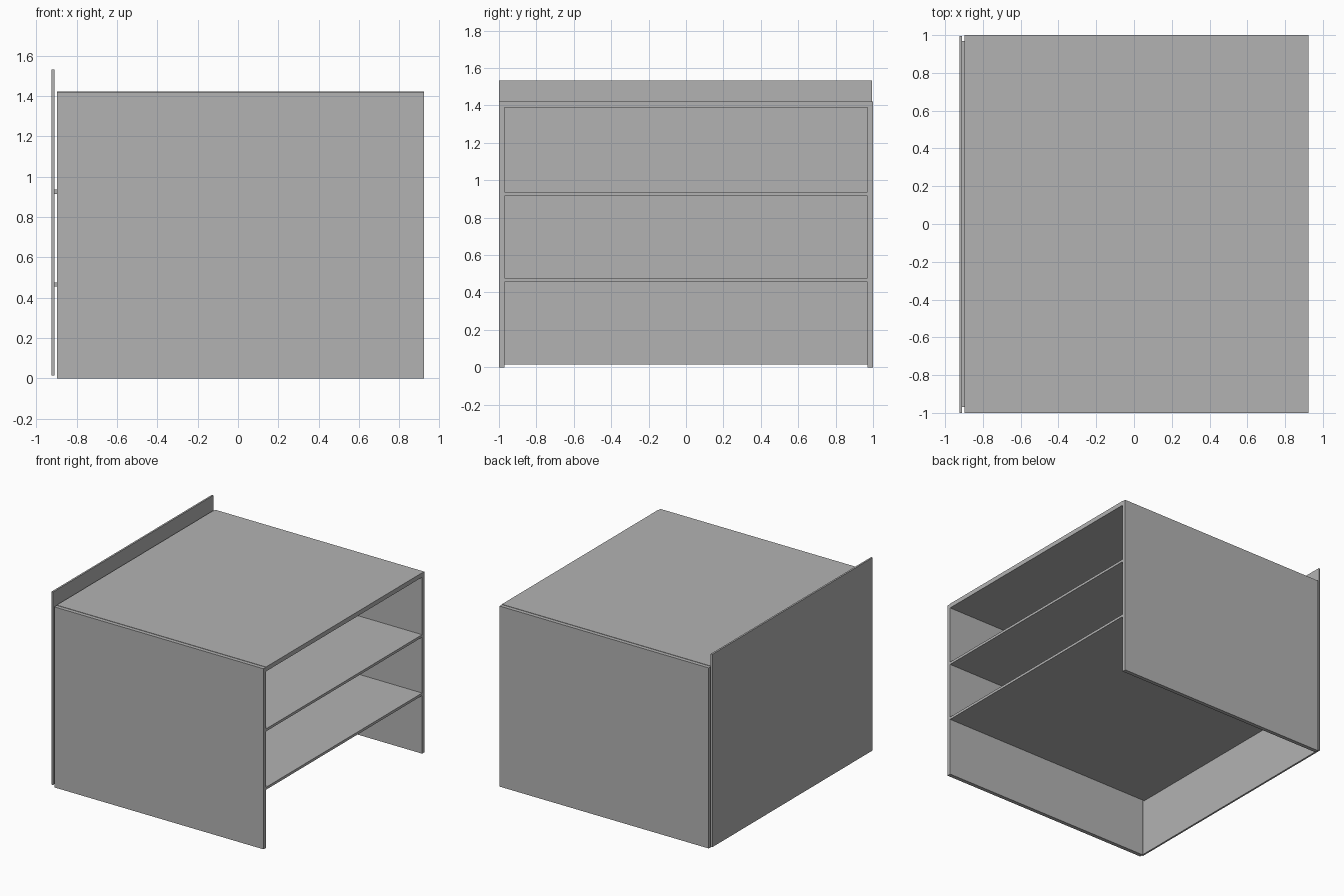
import bpy

# Remove the default cube
cube = bpy.data.objects.get("Cube")
if cube:
    bpy.data.objects.remove(cube, do_unlink=True)

# Single grey board colour
grey = bpy.data.materials.new("board_grey")
grey.use_nodes = True
colour = (0.45, 0.45, 0.45, 1)
grey.diffuse_color = colour
grey.node_tree.nodes["Principled BSDF"].inputs["Base Color"].default_value = colour


def board(name, low, high):
    """Flat rectangular board between two opposite corners."""
    bpy.ops.mesh.primitive_cube_add(
        size=1, location=[(a + b) / 2 for a, b in zip(low, high)])
    obj = bpy.context.object
    obj.name = name
    obj.scale = [b - a for a, b in zip(low, high)]
    bpy.ops.object.transform_apply(location=False, rotation=False, scale=True)
    obj.data.materials.append(grey)
    return obj


FRONT, REAR = 0.923, -0.898   # open edge and rear edge of the carcass
INNER = 0.97                  # inner faces of the side panels
SHELF_REAR = -0.911

# Side panels
board("right_side_panel", (REAR, -1, 0), (FRONT, -INNER, 1.42))
board("left_side_panel", (REAR, INNER, 0), (FRONT, 1, 1.42))

# Top board between the sides, a hair proud of them
board("top_board", (REAR, -INNER, 1.388), (FRONT, INNER, 1.423))

# Two thin shelves reaching the back panel
for name, z in (("lower_shelf", 0.457), ("upper_shelf", 0.916)):
    board(name, (SHELF_REAR, -INNER, z), (FRONT, INNER, z + 0.02))

# Tall back panel standing above the top
board("back_panel", (-0.925, -1, 0.015), (SHELF_REAR, 0.994, 1.532))
